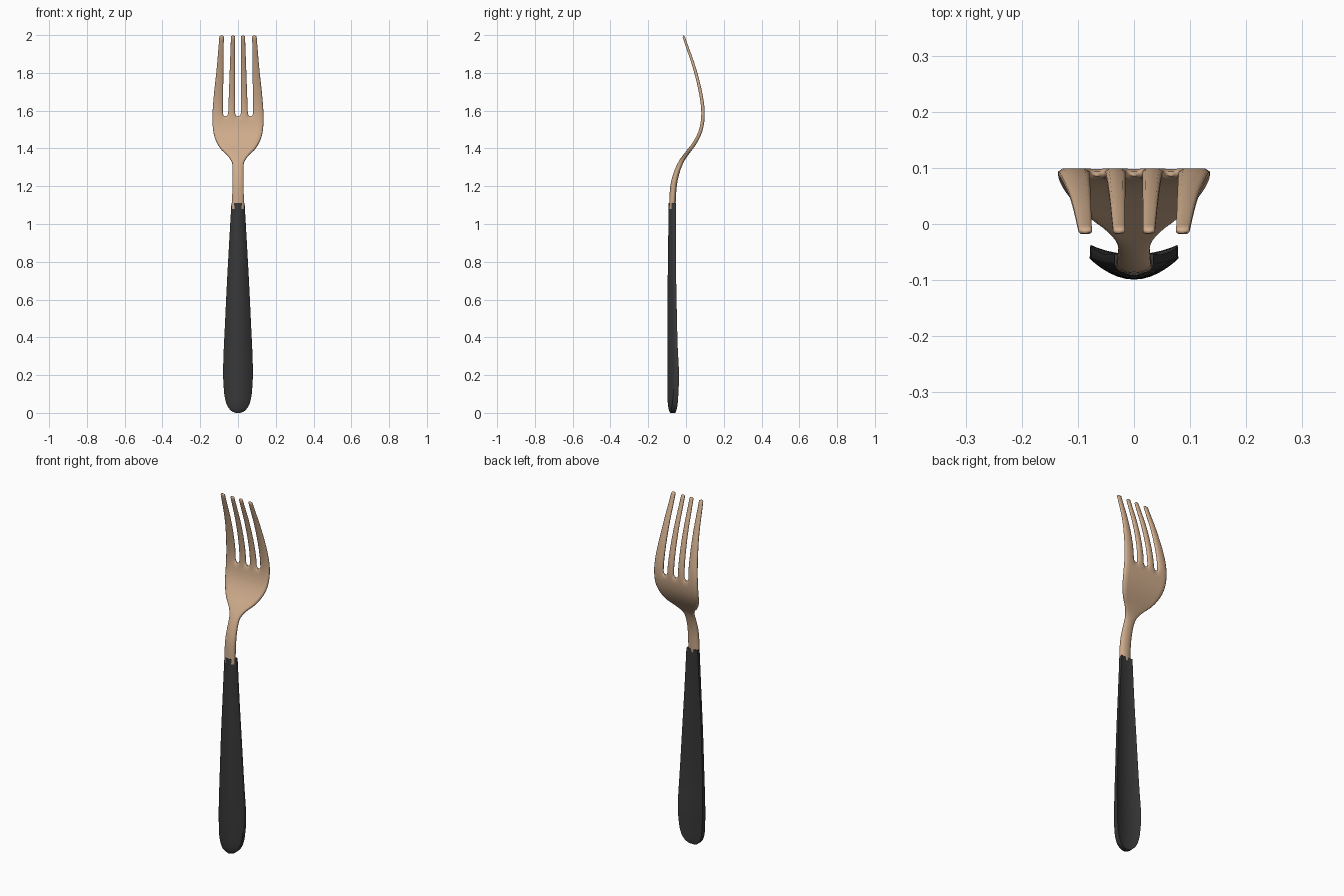
import bpy, bmesh, math

cube = bpy.data.objects.get("Cube")
if cube:
    bpy.data.objects.remove(cube)


def material(name, rgb):
    m = bpy.data.materials.new(name)
    m.use_nodes = True
    m.diffuse_color = (*rgb, 1)
    bsdf = next(n for n in m.node_tree.nodes if n.type == 'BSDF_PRINCIPLED')
    bsdf.inputs["Base Color"].default_value = (*rgb, 1)
    return m


def curve(table, z):
    """Smooth interpolation through (z, value) pairs."""
    if z <= table[0][0]:
        return table[0][1]
    if z >= table[-1][0]:
        return table[-1][1]
    i = next(k for k in range(len(table) - 1) if z <= table[k + 1][0])

    def slope(k):
        a, b = table[max(k - 1, 0)], table[min(k + 1, len(table) - 1)]
        return (b[1] - a[1]) / (b[0] - a[0])

    (z0, v0), (z1, v1) = table[i], table[i + 1]
    d = z1 - z0
    t = (z - z0) / d
    return ((2*t**3 - 3*t*t + 1) * v0 + (t**3 - 2*t*t + t) * d * slope(i)
            + (3*t*t - 2*t**3) * v1 + (t**3 - t*t) * d * slope(i + 1))


def finish(bm, name, mat, angle):
    bmesh.ops.recalc_face_normals(bm, faces=bm.faces)
    me = bpy.data.meshes.new(name)
    bm.to_mesh(me)
    bm.free()
    ob = bpy.data.objects.new(name, me)
    bpy.context.collection.objects.link(ob)
    me.materials.append(mat)
    bpy.ops.object.select_all(action='DESELECT')
    ob.select_set(True)
    bpy.context.view_layer.objects.active = ob
    bpy.ops.object.shade_smooth_by_angle(angle=math.radians(angle))
    return ob


metal = material("warm copper", (0.62, 0.41, 0.26))
black = material("matte charcoal", (0.04, 0.04, 0.04))

# Fork head: side profile, half width and half thickness by height
SLOT, TIP = 1.585, 1.998
path = [(1.08, -.073), (1.2, -.066), (1.27, -.05), (1.33, -.025), (1.37, .002),
        (1.42, .04), (1.47, .068), (1.52, .084), (1.58, .09), (1.65, .085),
        (1.75, .065), (1.85, .037), (1.95, .002), (2, -.015)]
width = [(1.08, .031), (1.2, .03), (1.3, .028), (1.33, .033), (1.36, .052),
         (1.4, .092), (1.45, .12), (1.5, .132), (1.56, .135), (1.62, .133),
         (1.7, .126), (1.8, .115), (1.9, .106), (2, .098)]
thick = [(1.08, .017), (1.2, .017), (1.3, .014), (1.36, .011), (1.45, .01),
         (1.6, .009), (1.8, .008), (2, .006)]
base_cuts = (.08, .052, .015)   # slot edges at the slot floor
tip_cuts = (.075, .037, .016)   # slot edges at the tips
SUB = (-1, -.7, 0, .7)          # columns inside each strip


def columns(z):
    """Across one row: (x, strip number, place within the strip)."""
    w = curve(width, z)
    t = max(0, (z - SLOT) / (TIP - SLOT))
    scale = min(1, w / .134) if z < SLOT else 1
    cuts = [(a + (b - a) * t) * scale for a, b in zip(base_cuts, tip_cuts)]
    edges = [-w] + [-c for c in cuts] + cuts[::-1] + [w]
    cols = [(a + (b - a) * (s + 1) / 2, k, s)
            for k, (a, b) in enumerate(zip(edges, edges[1:])) for s in SUB]
    return cols + [(w, 6, 1)]


rows = [1.08 + .02 * i for i in range(10)]
rows += [1.28 + .0125 * i for i in range(18)]
rows += [1.515, 1.54, 1.565, SLOT, 1.595]
rows += [1.62 + .024 * i for i in range(15)]
rows += [1.975, 1.99, TIP]

bm = bmesh.new()
grid, info = [], {}
for z in rows:
    line = []
    w = curve(width, z)
    for x, k, s in columns(z):
        zz = z
        round_off = math.sqrt(max(0, 1 - s * s))
        if k % 2 and SLOT - .025 < z <= SLOT:     # rounded slot floors
            zz -= (.015 if z == SLOT else .008) * round_off
        if z == TIP and k % 2 == 0:               # rounded tine tips
            zz -= .006 * s * s
        elif z == TIP:
            zz -= .006
        v = bm.verts.new((x, curve(path, zz), zz))
        info[v] = x / w
        line.append(v)
    grid.append(line)
for r in range(len(rows) - 1):
    for c in range(len(grid[0]) - 1):
        if (c // 4) % 2 and rows[r] >= SLOT:
            continue
        bm.faces.new((grid[r][c], grid[r][c + 1], grid[r + 1][c + 1], grid[r + 1][c]))
for v in [v for v in bm.verts if not v.link_faces]:
    bm.verts.remove(v)

# Thicken the sheet: full in the middle, thin at the rim, rounded at the neck
front_faces = list(bm.faces)
rim = [e for e in bm.edges if e.is_boundary]
rim_verts = {v for e in rim for v in e.verts}
back, offsets = {}, {}
for v in list(bm.verts):
    z = v.co.z
    slope = (curve(path, z + .004) - curve(path, z - .004)) / .008
    n = math.hypot(1, slope)
    neck = min(1, max(0, (1.41 - z) / .11))
    oval = math.sqrt(max(0, 1 - .85 * info[v] ** 2))
    h = curve(thick, z) * (neck * oval + (1 - neck) * (.42 if v in rim_verts else 1))
    offsets[v] = (h / n, -h * slope / n)
    back[v] = bm.verts.new((v.co.x, v.co.y + h / n, z - h * slope / n))
for v, (dy, dz) in offsets.items():
    v.co.y -= dy
    v.co.z -= dz
for f in front_faces:
    bm.faces.new([back[v] for v in reversed(f.verts)])
for e in rim:
    a, b = e.verts
    bm.faces.new((a, b, back[b], back[a]))
finish(bm, "fork_head", metal, 65)

# Handle: crescent section, bulging to the front and hollowed at the back
half = [(0, .012), (.006, .028), (.02, .045), (.05, .062), (.1, .073), (.15, .077),
        (.2, .079), (.3, .077), (.45, .07), (.7, .058), (.9, .047), (1.11, .035)]
front = [(0, -.084), (.02, -.092), (.06, -.097), (.2, -.099), (.6, -.098),
         (.85, -.095), (1.11, -.092)]
rear_edge = [(0, -.056), (.02, -.049), (.06, -.043), (.2, -.037), (.35, -.044),
             (.6, -.05), (.85, -.054), (1.11, -.053)]
bulge = [(0, .006), (.05, .024), (.2, .038), (.6, .032), (1.11, .02)]
hollow = [(0, .002), (.05, .01), (.2, .018), (.6, .012), (1.11, .002)]

bm = bmesh.new()
across = [math.sin(math.pi / 2 * (i / 8 - 1)) for i in range(17)]
levels = [0, .003, .006, .012, .02, .034, .05, .075] + [.1 + .0505 * i for i in range(21)]
rings = []
for z in levels:
    w, yf, ye = curve(half, z), curve(front, z), curve(rear_edge, z)
    b, h = curve(bulge, z), curve(hollow, z)
    pts = [(s * w, yf + b * s * s) for s in across]
    pts += [(s * w * .985, ye - h * (1 - s * s)) for s in reversed(across)]
    rings.append([bm.verts.new((x, y, z)) for x, y in pts])
count = len(rings[0])
for lo, hi in zip(rings, rings[1:]):
    for i in range(count):
        j = (i + 1) % count
        bm.faces.new((lo[i], lo[j], hi[j], hi[i]))
bm.faces.new(rings[0][::-1])
bm.faces.new(rings[-1])
finish(bm, "handle", black, 50)
